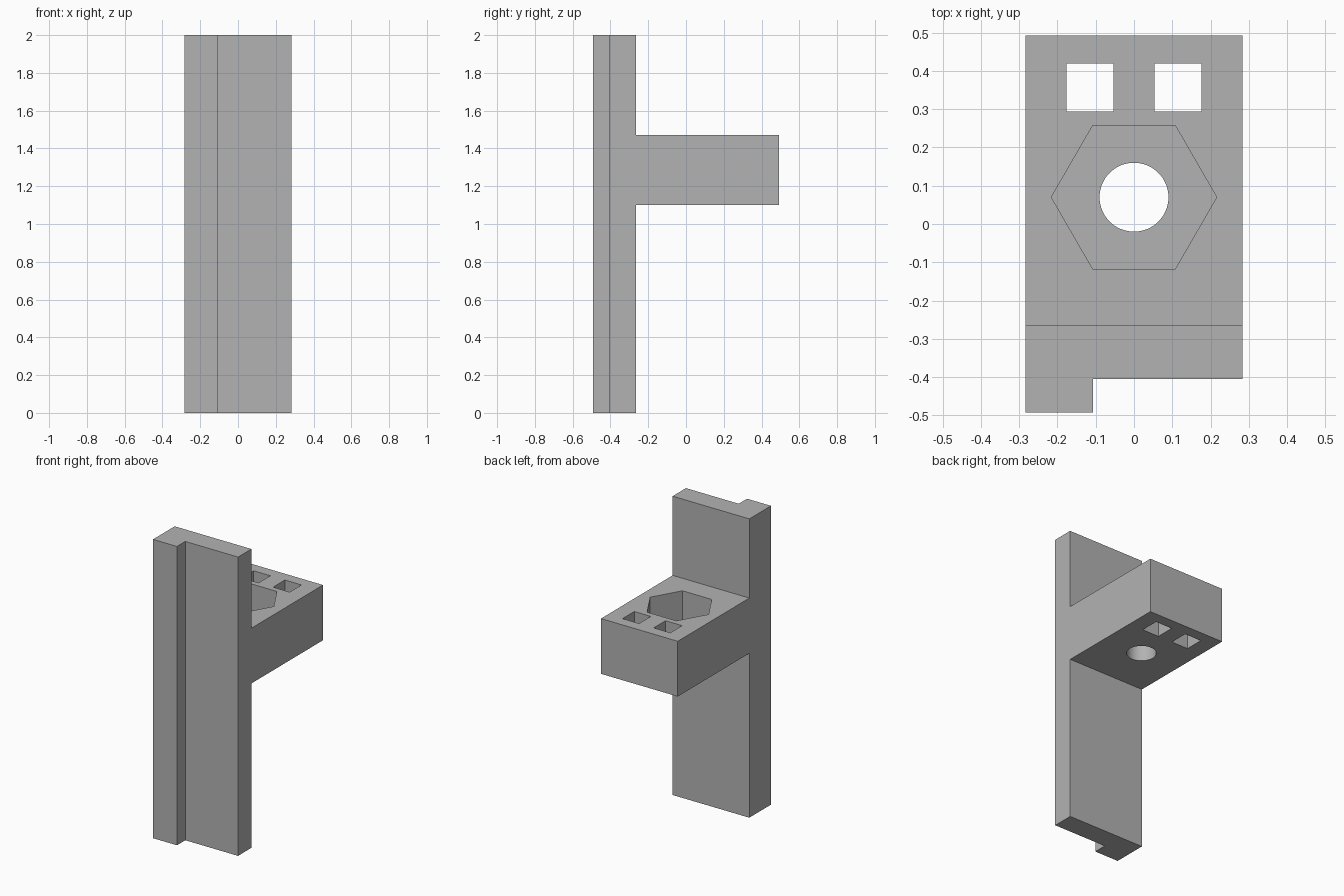
import bpy, bmesh, math
from mathutils import Vector

if "Cube" in bpy.data.objects:
    bpy.data.objects.remove(bpy.data.objects["Cube"], do_unlink=True)

grey = bpy.data.materials.new("plain grey")
grey.use_nodes = True
colour = (0.45, 0.45, 0.45, 1)
grey.diffuse_color = colour
grey.node_tree.nodes["Principled BSDF"].inputs["Base Color"].default_value = colour


def prism(name, points, sweep):
    """Sweep a closed outline along a vector into a solid."""
    bm = bmesh.new()
    face = bm.faces.new([bm.verts.new(p) for p in points])
    top = bmesh.ops.extrude_face_region(bm, geom=[face])["geom"]
    moved = [v for v in top if isinstance(v, bmesh.types.BMVert)]
    bmesh.ops.translate(bm, vec=Vector(sweep), verts=moved)
    bmesh.ops.recalc_face_normals(bm, faces=bm.faces)
    mesh = bpy.data.meshes.new(name)
    bm.to_mesh(mesh)
    bm.free()
    mesh.materials.append(grey)
    obj = bpy.data.objects.new(name, mesh)
    bpy.context.collection.objects.link(obj)
    return obj


def ring(sides, radius, y, z):
    return [(radius * math.cos(math.tau * i / sides),
             y + radius * math.sin(math.tau * i / sides), z) for i in range(sides)]


def cut(target, cutter):
    """Subtract the cutter from the target, then discard it."""
    cutter.hide_render = True
    mod = target.modifiers.new("cut", "BOOLEAN")
    mod.operation, mod.solver, mod.object = "DIFFERENCE", "EXACT", cutter
    bpy.context.view_layer.objects.active = target
    bpy.ops.object.modifier_apply(modifier=mod.name)
    bpy.data.objects.remove(cutter, do_unlink=True)


half = 0.284
front, step, back, end = -0.493, -0.405, -0.264, 0.493
low, high = 1.10, 1.47

# Upright plate with the shelf block, swept across the width
side = [(front, 0), (back, 0), (back, low), (end, low),
        (end, high), (back, high), (back, 2), (front, 2)]
bracket = prism("bracket", [(-half, y, z) for y, z in side], (2 * half, 0, 0))

# Front recess that leaves the narrow rail on one edge
recess = [(-0.107, front - 0.1, -0.1), (half + 0.1, front - 0.1, -0.1),
          (half + 0.1, step, -0.1), (-0.107, step, -0.1)]
cut(bracket, prism("recess_cutter", recess, (0, 0, 2.2)))

# Hexagonal nut pocket and round bolt hole
cut(bracket, prism("nut_cutter", ring(6, 0.216, 0.07, low + 0.115), (0, 0, 0.4)))
cut(bracket, prism("bolt_cutter", ring(64, 0.09, 0.07, low - 0.1), (0, 0, 0.4)))

# Pair of square through holes near the free end
for s in (-1, 1):
    square = [(s * x, y, low - 0.1) for x, y in
              ((0.054, 0.294), (0.177, 0.294), (0.177, 0.419), (0.054, 0.419))]
    cut(bracket, prism("slot_cutter", square, (0, 0, 0.6)))

bpy.ops.object.select_all(action="DESELECT")
bracket.select_set(True)
bpy.context.view_layer.objects.active = bracket
bpy.ops.object.shade_smooth_by_angle(angle=math.radians(30))
